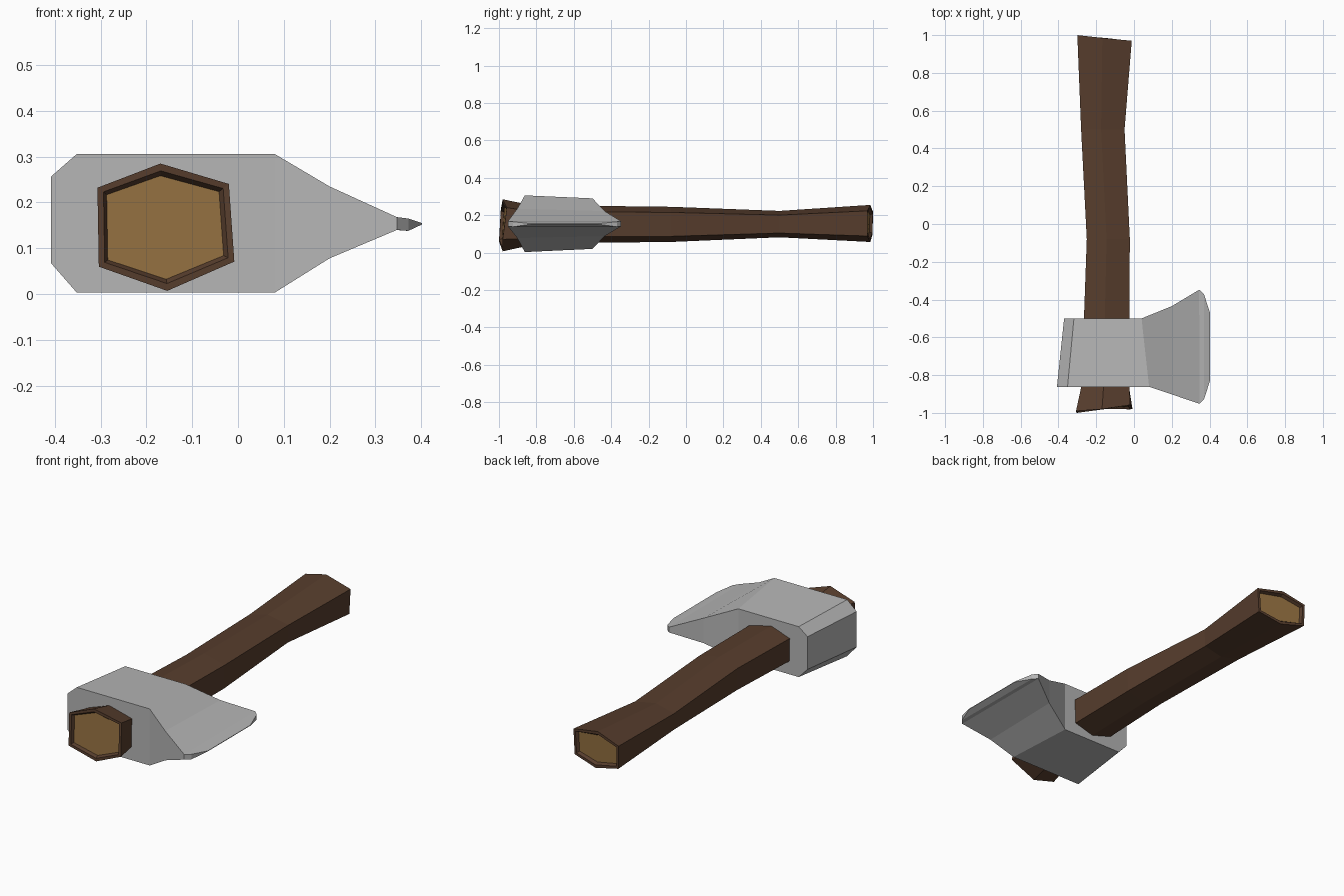
import bpy, bmesh

if "Cube" in bpy.data.objects:
    bpy.data.objects.remove(bpy.data.objects["Cube"])


def material(name, rgb):
    m = bpy.data.materials.new(name)
    m.diffuse_color = (*rgb, 1)
    m.use_nodes = True
    m.node_tree.nodes["Principled BSDF"].inputs["Base Color"].default_value = m.diffuse_color
    return m


def loft(rings):
    """Join equal-length rings into a closed skin; returns bmesh and end caps."""
    bm = bmesh.new()
    vs = [[bm.verts.new(p) for p in r] for r in rings]
    n = len(rings[0])
    for a, b in zip(vs, vs[1:]):
        for i in range(n):
            j = (i + 1) % n
            bm.faces.new((a[i], a[j], b[j], b[i]))
    caps = [bm.faces.new(vs[0][::-1]), bm.faces.new(vs[-1])]
    bmesh.ops.recalc_face_normals(bm, faces=bm.faces[:])
    return bm, caps


def make_object(name, bm, mats):
    me = bpy.data.meshes.new(name)
    bm.to_mesh(me)
    bm.free()
    for m in mats:
        me.materials.append(m)
    ob = bpy.data.objects.new(name, me)
    bpy.context.collection.objects.link(ob)
    return ob


# Handle: hexagonal sections along y (y, left x, right x, bottom z, top z)
stations = [
    (-0.98, -0.307, -0.008, 0.007, 0.285),
    (-0.82, -0.27, -0.027, 0.042, 0.252),
    (-0.5, -0.265, -0.025, 0.053, 0.25),
    (-0.08, -0.25, -0.022, 0.057, 0.245),
    (0.5, -0.28, -0.05, 0.082, 0.223),
    (0.985, -0.30, -0.012, 0.057, 0.255),
]
# top, upper right, lower right, bottom, lower left, upper left
front_hex = [(0.46, 1), (0.96, 0.84), (1, 0.23), (0.51, 0), (0.01, 0.19), (0, 0.81)]
shaft_hex = [(0.46, 1), (1, 0.84), (0.975, 0.16), (0.51, 0), (0.01, 0.19), (0, 0.81)]
front_skew = [0, 0.022, 0, 0, -0.02, -0.01]
back_skew = [0, -0.015, -0.015, 0, 0.012, 0.015]
rings = []
for k, (y, l, r, b, t) in enumerate(stations):
    skew = front_skew if k == 0 else back_skew if k == len(stations) - 1 else [0] * 6
    rings.append([(l + (r - l) * u, y + s, b + (t - b) * v)
                  for (u, v), s in zip(shaft_hex if k else front_hex, skew)])
bm, caps = loft(rings)

# Recessed pale wood at both ends
for cap in caps:
    bmesh.ops.inset_region(bm, faces=[cap], thickness=0.016, depth=0)
    bmesh.ops.inset_region(bm, faces=[cap], thickness=0.01, depth=-0.015)
    cap.material_index = 1
make_object("handle", bm, [material("bark", (0.095, 0.047, 0.026)),
                           material("cut_wood", (0.30, 0.165, 0.053))])

# Axe head: four-sided sections from the butt to the cutting edge
# front (x, y, low z, high z), back (x, y, low z, high z)
sections = [
    ((-0.408, -0.862, 0.067, 0.257), (-0.37, -0.5, 0.075, 0.25)),
    ((-0.352, -0.862, 0.003, 0.306), (-0.318, -0.5, 0.02, 0.29)),
    ((0.08, -0.862, 0.003, 0.306), (0.04, -0.5, 0.02, 0.29)),
    ((0.20, -0.902, 0.078, 0.235), (0.20, -0.435, 0.088, 0.222)),
    ((0.347, -0.952, 0.14, 0.168), (0.345, -0.348, 0.14, 0.168)),
    ((0.372, -0.925, 0.138, 0.165), (0.37, -0.37, 0.138, 0.165)),
    ((0.402, -0.83, 0.152, 0.155), (0.402, -0.47, 0.152, 0.155)),
]
rings = [[(f[0], f[1], f[2]), (f[0], f[1], f[3]), (b[0], b[1], b[3]), (b[0], b[1], b[2])]
         for f, b in sections]
bm, _ = loft(rings)
make_object("axe_head", bm, [material("steel", (0.465, 0.465, 0.465))])
